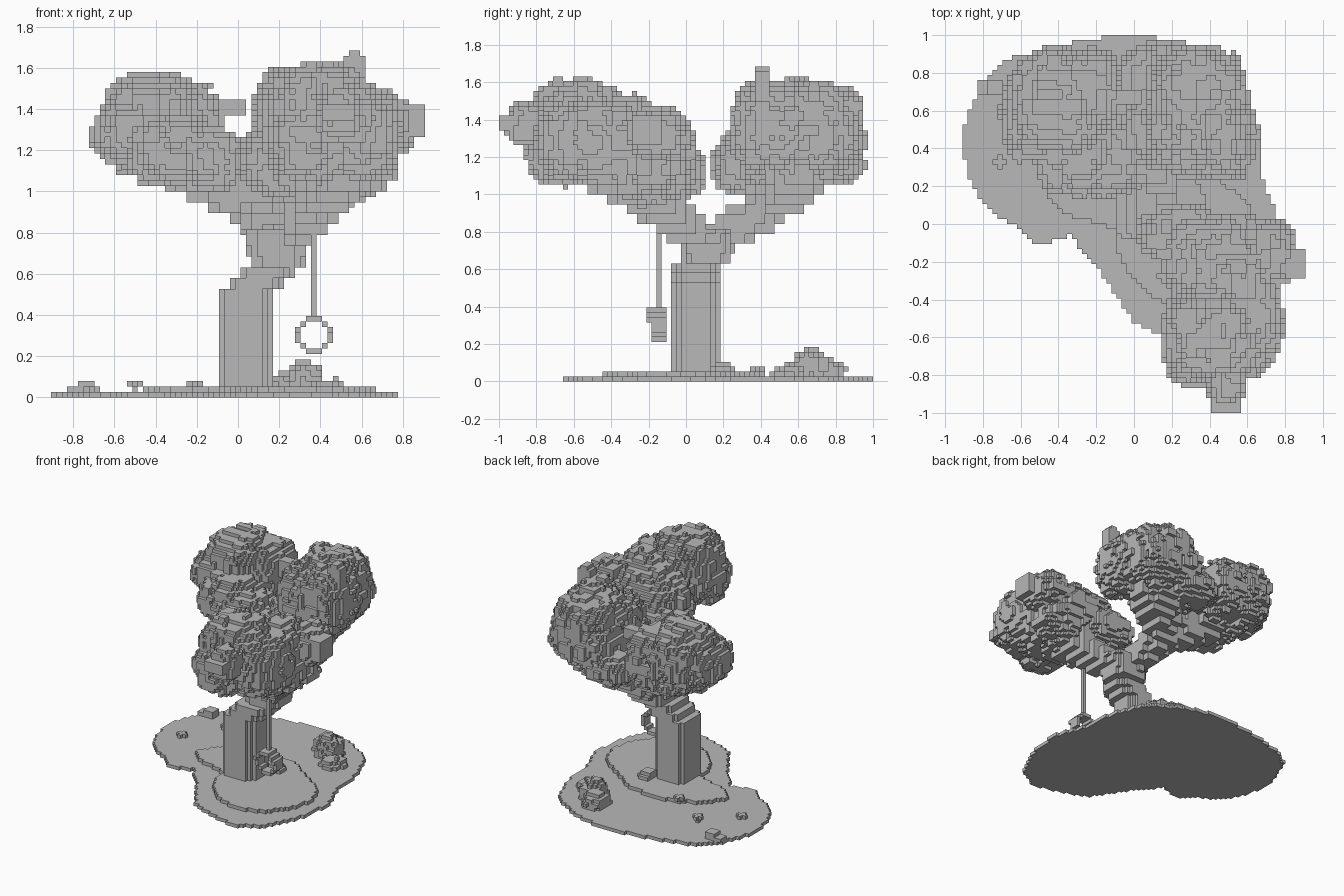
import bpy, bmesh, math
from mathutils import Vector, noise

if "Cube" in bpy.data.objects:
    bpy.data.objects.remove(bpy.data.objects["Cube"])

H = 2 / 76                       # edge of one block
SHIFT = Vector((H / 2, 0, 0))    # the width is an odd number of blocks
cells = {}                       # block index -> part name

stone = bpy.data.materials.new("plain_grey")
stone.use_nodes = True
grey = (0.48, 0.48, 0.48, 1)
stone.diffuse_color = grey
stone.node_tree.nodes["Principled BSDF"].inputs["Base Color"].default_value = grey


def fill(part, low, high, inside, step=1):
    """Claim every free block whose centre (or coarse block centre) passes the test."""
    a = [math.floor(v / H) - m for v, m in zip(low, (2, 2, 0))]
    b = [math.ceil(v / H) + m for v, m in zip(high, (2, 2, 0))]
    for i in range(a[0], b[0]):
        for j in range(a[1], b[1]):
            for k in range(max(0, a[2]), b[2]):
                p = Vector([(n // step + .5) * step for n in (i, j, k)]) * H + SHIFT
                if (i, j, k) not in cells and inside(p):
                    cells[i, j, k] = part


def box(part, low, high):
    fill(part, low, high, lambda p: all(l <= v <= h for l, v, h in zip(low, p, high)))


def slab(part, layer, outline):
    """One layer of blocks within a closed outline."""
    def inside(p):
        odd = False
        for (x1, y1), (x2, y2) in zip(outline, outline[1:] + outline[:1]):
            if (y1 > p.y) != (y2 > p.y) and p.x < x1 + (p.y - y1) * (x2 - x1) / (y2 - y1):
                odd = not odd
        return odd
    fill(part, (-1, -1, layer * H), (1, 1, (layer + 1) * H), inside)


def blob(part, centre, radii, rough=0.085):
    """Slightly boxy ellipsoid with a clumpy, blocky surface."""
    c = Vector(centre)
    def inside(p):
        d = sum(abs((p[n] - c[n]) / radii[n]) ** 2.4 for n in range(3)) ** (1 / 2.4)
        clump = noise.noise(p * 9) + noise.cell(p / (2.5 * H)) - 0.5
        return d < 1 + rough * clump
    reach = Vector(radii) * (1 + 1.5 * rough)
    fill(part, c - reach, c + reach, inside)


def limb(part, start, end, r1, r2):
    """Tapered branch in coarse steps."""
    a, b = Vector(start), Vector(end)
    d = b - a
    def inside(p):
        t = min(1, max(0, (p - a).dot(d) / d.length_squared))
        return (p - a - d * t).length < r1 + (r2 - r1) * t
    r = max(r1, r2)
    fill(part, [min(u, v) - r for u, v in zip(a, b)], [max(u, v) + r for u, v in zip(a, b)],
         inside, 2)


# Island and the raised mound on it
slab("ground", 0, [(-.82, .72), (-.89, .55), (-.91, .4), (-.86, .2), (-.78, .08), (-.66, .01),
                   (-.52, -.1), (-.42, -.09), (-.34, -.06), (-.15, -.29), (0, -.52), (.2, -.61),
                   (.42, -.66), (.6, -.56), (.73, -.3), (.775, 0), (.68, .25), (.65, .55),
                   (.53, .8), (.28, .95), (.05, 1), (-.15, .99), (-.45, .94), (-.7, .86)])
slab("mound", 1, [(-.47, .15), (-.35, .05), (-.1, -.03), (-.07, -.2), (.08, -.38), (.28, -.46),
                  (.5, -.4), (.63, -.22), (.67, -.05), (.6, .12), (.4, .26), (.2, .4),
                  (-.1, .42), (-.35, .32)])


# Trunk: rounded square column whose upper layers step towards the left
def in_trunk(p):
    layer = max(0, math.floor(p.z / (2 * H)) - 9)
    middle = Vector((.036 + 2 * H * min(3, layer), .053 if layer < 3 else .11))
    wide = .132 + .015 * max(0, layer - 3)
    return abs((p.x - middle.x) / wide) ** 3.3 + abs((p.y - middle.y) / .132) ** 3.3 < 1


fill("trunk", (-.1, -.09, 0), (.45, .25, 30 * H), in_trunk)

# Branches: one to the front, one to the back that forks
limb("front_branch", (.29, .02, .8), (.38, -.1, .92), .1, .13)
limb("front_branch", (.38, -.1, .92), (.48, -.3, 1.2), .13, .28)
limb("back_branch", (.17, .16, .76), (.12, .28, .84), .09, .1)
limb("back_branch", (.12, .28, .84), (.09, .44, .93), .1, .12)
limb("back_left_branch", (.09, .44, .93), (.3, .6, 1.12), .11, .18)
limb("back_right_branch", (.08, .4, .93), (-.25, .48, 1.15), .11, .17)

# Front foliage
for c, r in [((.41, -.57, 1.35), (.26, .27, .28)),
             ((.59, -.54, 1.29), (.21, .26, .24)),
             ((.46, -.2, 1.21), (.33, .25, .26)),
             ((.55, -.36, 1.28), (.22, .3, .25)),
             ((.25, -.05, 1.12), (.23, .16, .15)),
             ((.73, -.16, 1.32), (.14, .18, .15)),
             ((.49, -.85, 1.38), (.11, .12, .12)),
             ((.33, -.66, 1.24), (.18, .21, .2))]:
    blob("front_foliage", c, r)
box("front_foliage", (.4, -1.0, 1.33), (.56, -.9, 1.43))
box("front_foliage", (.77, -.28, 1.27), (.905, -.13, 1.43))

# Back left foliage with its small tip
for c, r in [((.34, .66, 1.35), (.27, .29, .28)),
             ((.46, .46, 1.37), (.2, .23, .25)),
             ((.25, .5, 1.33), (.19, .23, .23)),
             ((.22, .72, 1.3), (.15, .25, .22)),
             ((.1, .77, 1.16), (.2, .19, .11)),
             ((.12, .48, 1.16), (.18, .2, .13))]:
    blob("back_left_foliage", c, r)
box("back_left_foliage", (.51, .36, 1.5), (.62, .45, 1.66))
box("back_left_foliage", (.53, .37, 1.64), (.59, .44, 1.69))

# Back right foliage
for c, r in [((-.4, .64, 1.32), (.27, .29, .26)),
             ((-.52, .56, 1.29), (.2, .24, .17)),
             ((-.32, .4, 1.2), (.23, .25, .18)),
             ((-.21, .69, 1.3), (.14, .25, .23)),
             ((-.13, .33, 1.15), (.16, .2, .16))]:
    blob("back_right_foliage", c, r)
box("back_right_foliage", (-.1, .62, 1.37), (.05, .7, 1.45))

# Rope and ring swing
box("swing_rope", (.35, -.165, .37), (.385, -.135, 1.0))
fill("swing_ring", (.26, -.22, .2), (.48, -.1, .42),
     lambda p: .06 < math.hypot(p.x - .368, p.z - .303) < .094
     and (-.19 if p.z < .32 else -.215) < p.y < -.11)

# Bush running slantwise, and a small one by the trunk
for c, r in [((.33, .66, .06), (.09, .1, .12)),
             ((.25, .75, .05), (.09, .11, .08)),
             ((.44, .54, .03), (.09, .09, .06))]:
    blob("bush", c, r, 0.12)
blob("trunk_bush", (.19, .2, .06), (.06, .06, .05), 0.12)

# Small plants: a cross of blocks, some on a stalk
for x, y, z in [(-.71, .33, 1), (-.5, .57, 2), (-.2, .38, 2), (.38, -.02, 1)]:
    i, j = round(x / H) - 1, math.floor(y / H)
    for k in range(1, z):
        cells.setdefault((i, j, k), "small_plants")
    for dx, dy in ((0, 0), (1, 0), (-1, 0), (0, 1), (0, -1)):
        cells.setdefault((i + dx, j + dy, z), "small_plants")
box("edge_plant", (-.84, .68, .02), (-.7, .77, .055))
box("edge_plant", (-.785, .69, .05), (-.7, .75, .082))

# Skin the blocks: only faces next to empty space are made
for part in sorted(set(cells.values())):
    bm = bmesh.new()
    corners = {}

    def corner(key):
        if key not in corners:
            corners[key] = bm.verts.new(Vector(key) * H + SHIFT)
        return corners[key]

    for cell, owner in cells.items():
        if owner != part:
            continue
        for axis in range(3):
            for side in (0, 1):
                near = list(cell)
                near[axis] += 2 * side - 1
                if tuple(near) in cells:
                    continue
                u, v = (axis + 1) % 3, (axis + 2) % 3
                ring = []
                for du, dv in ((0, 0), (1, 0), (1, 1), (0, 1)):
                    key = list(cell)
                    key[axis] += side
                    key[u] += du
                    key[v] += dv
                    ring.append(corner(tuple(key)))
                bm.faces.new(ring if side else ring[::-1])
    mesh = bpy.data.meshes.new(part)
    bm.to_mesh(mesh)
    bm.free()
    mesh.materials.append(stone)
    bpy.context.scene.collection.objects.link(bpy.data.objects.new(part, mesh))
